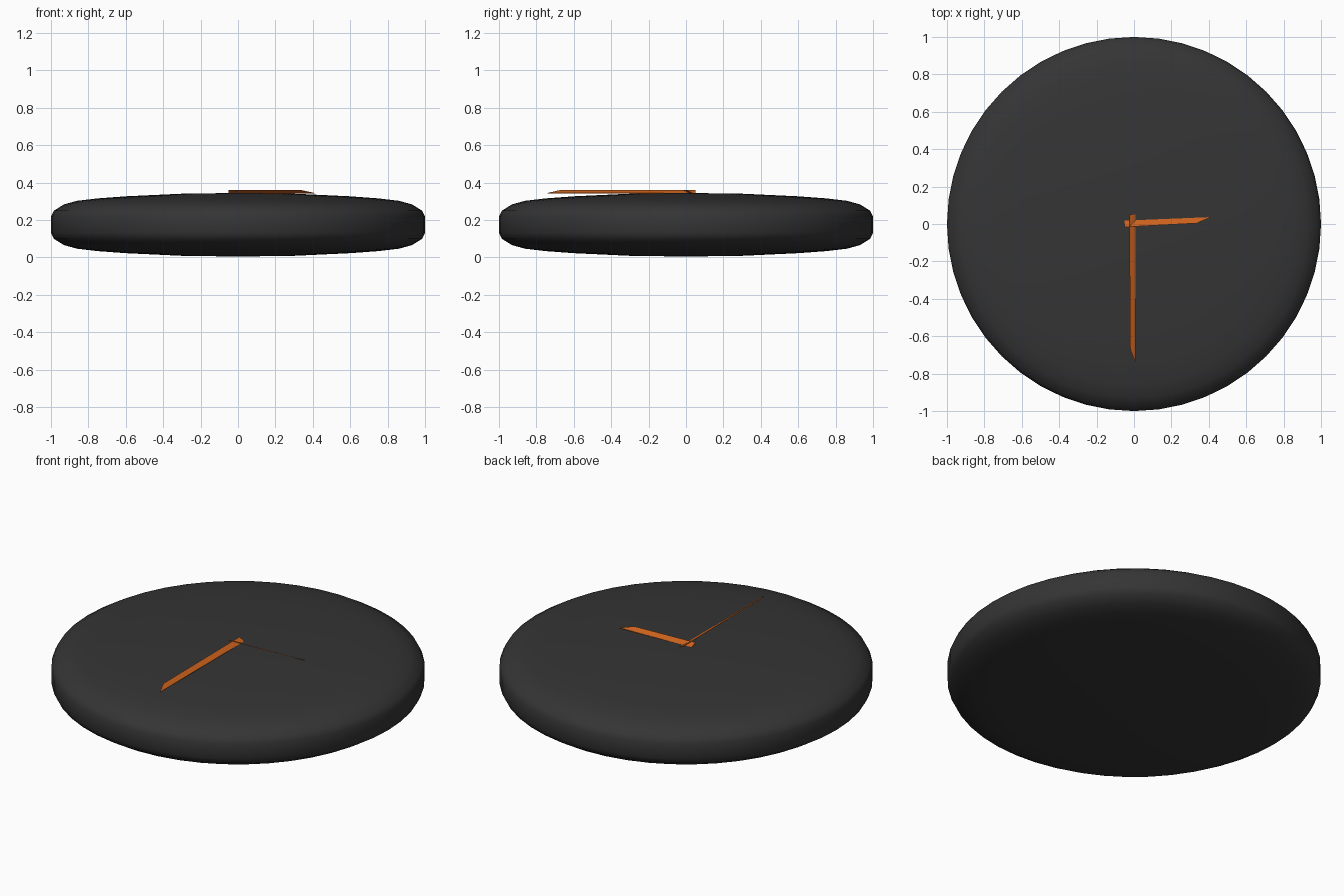
import bpy
import bmesh
from math import cos, sin, pi

if "Cube" in bpy.data.objects:
    bpy.data.objects.remove(bpy.data.objects["Cube"])


def material(name, color):
    m = bpy.data.materials.new(name)
    m.diffuse_color = color
    m.use_nodes = True
    m.node_tree.nodes["Principled BSDF"].inputs["Base Color"].default_value = m.diffuse_color
    return m


def add_object(name, verts, faces, mat):
    mesh = bpy.data.meshes.new(name)
    mesh.from_pydata(verts, [], faces)
    bm = bmesh.new()
    bm.from_mesh(mesh)
    bmesh.ops.recalc_face_normals(bm, faces=bm.faces)
    bm.to_mesh(mesh)
    bm.free()
    ob = bpy.data.objects.new(name, mesh)
    bpy.context.collection.objects.link(ob)
    mesh.materials.append(mat)
    return ob


dark = material("dark_case", (0.035, 0.035, 0.035, 1))
orange = material("orange_hands", (0.6, 0.12, 0.012, 1))

# Clock body: half profile mirrored about the mid height, then revolved
N = 48
MID = 0.175
half = [(0.3, 0.166), (0.6, 0.152), (0.75, 0.141), (0.86, 0.128),
        (0.93, 0.109), (0.985, 0.075), (1.0, 0.044)]
rings = [(r, MID + h) for r, h in half] + [(r, MID - h) for r, h in reversed(half)]
verts = [(r * cos(2 * pi * i / N), r * sin(2 * pi * i / N), z)
         for r, z in rings for i in range(N)]
faces = [(k * N + i, k * N + (i + 1) % N, (k + 1) * N + (i + 1) % N, (k + 1) * N + i)
         for k in range(len(rings) - 1) for i in range(N)]
top, bottom = len(verts), len(verts) + 1
verts += [(0, 0, MID + 0.17), (0, 0, MID - 0.17)]
last = (len(rings) - 1) * N
for i in range(N):
    j = (i + 1) % N
    faces += [(top, i, j), (bottom, last + j, last + i)]
body = add_object("clock_body", verts, faces, dark)
body.data.shade_smooth()
bpy.context.view_layer.objects.active = body
body.select_set(True)
bpy.ops.object.shade_smooth_by_angle(angle=0.6)


# Hands: thin tilted blades, the low edge runs on to a pointed tip
def hand(name, outline, high, low):
    t = 0.002
    zs = (high, high, low, low)
    v = [(x, y, z) for (x, y), z in zip(outline, zs)]
    v += [(x, y, z - t) for x, y, z in v]
    f = [(0, 1, 2, 3), (7, 6, 5, 4)]
    f += [(i, i + 4, (i + 1) % 4 + 4, (i + 1) % 4) for i in range(4)]
    return add_object(name, v, f, orange)


hand("minute_hand", [(-0.025, 0.05), (-0.02, -0.67), (0.008, -0.74), (0.008, 0.05)], 0.361, 0.345)
hand("hour_hand", [(-0.05, -0.016), (0.335, 0.004), (0.41, 0.037), (-0.05, 0.018)], 0.361, 0.345)
